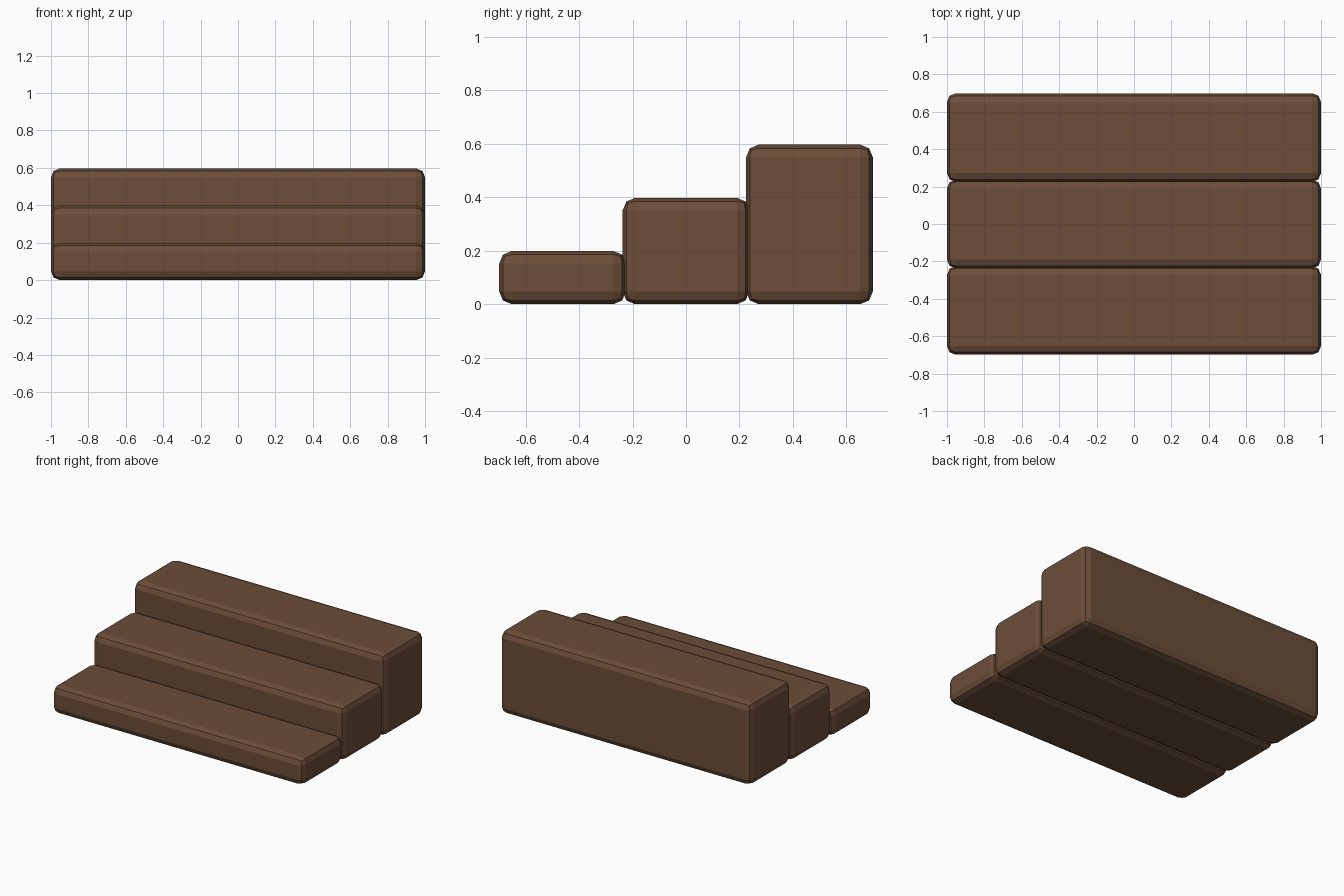
import bpy

if "Cube" in bpy.data.objects:
    bpy.data.objects.remove(bpy.data.objects["Cube"])

WIDTH, DEPTH, PITCH, RISE = 2.0, 0.474, 0.462, 0.199

wood = bpy.data.materials.new("brown_wood")
wood.diffuse_color = (0.15, 0.075, 0.04, 1)
wood.use_nodes = True
wood.node_tree.nodes["Principled BSDF"].inputs["Base Color"].default_value = wood.diffuse_color


def step(name, y, height):
    bpy.ops.mesh.primitive_cube_add(size=1, location=(0, y, height / 2))
    ob = bpy.context.object
    ob.name = name
    ob.scale = (WIDTH, DEPTH, height)
    bpy.ops.object.transform_apply(location=False, rotation=False, scale=True)
    # rounded edges with two facets
    bevel = ob.modifiers.new("rounded_edges", 'BEVEL')
    bevel.width = 0.047
    bevel.segments = 2
    ob.data.materials.append(wood)


# three solid steps rising towards the back
for i, name in enumerate(("lower_step", "middle_step", "upper_step")):
    step(name, (i - 1) * PITCH, RISE * (i + 1))
